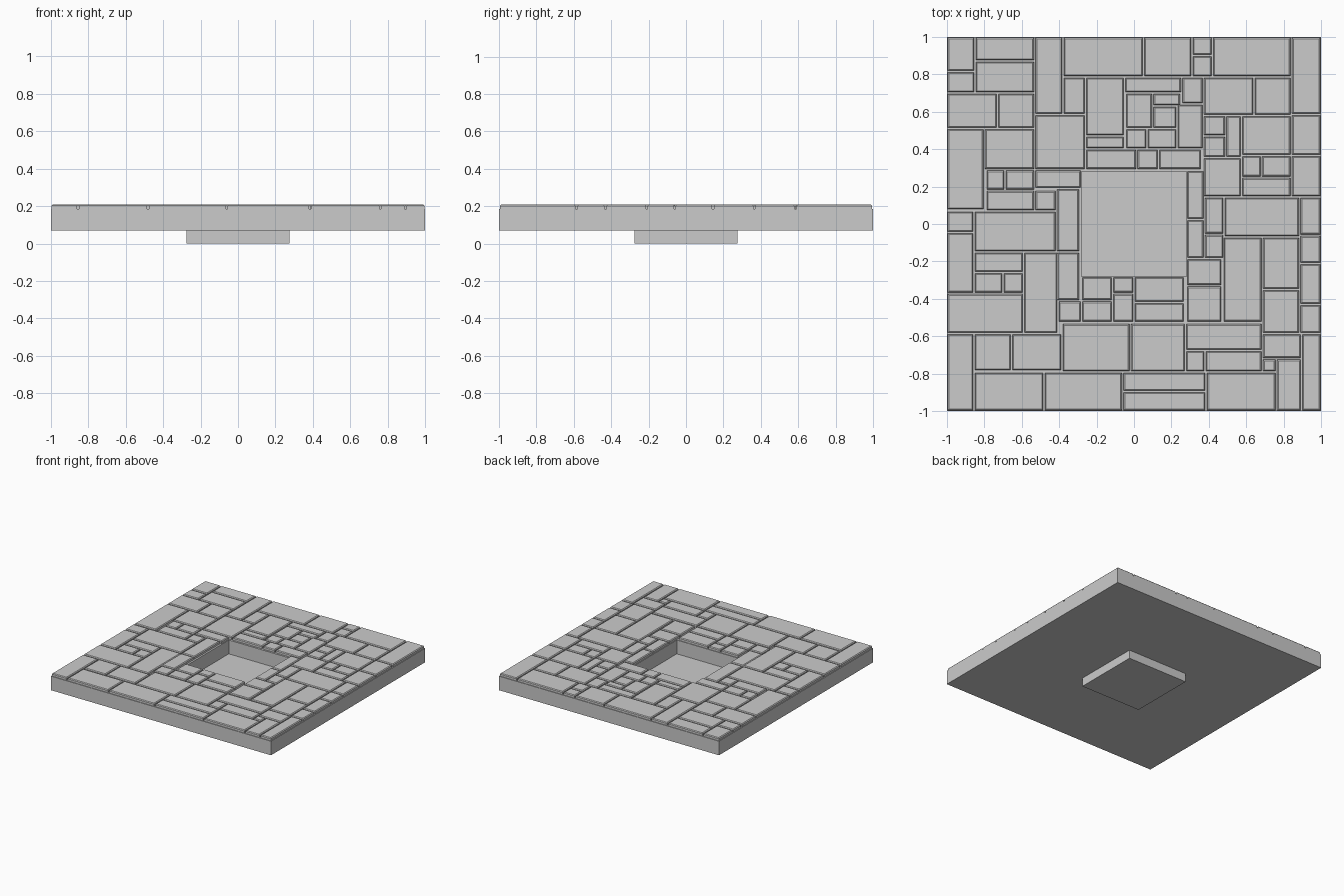
import bpy, bmesh

BASE_TOP, STONE_TOP = 0.185, 0.208
GAP, CHAMFER = 0.005, 0.006


def loft(bm, rings, cap_start, cap_end):
    """Skin stacked rectangles given as (x0, x1, y0, y1, z)."""
    loops = [[bm.verts.new(p) for p in ((x0, y0, z), (x1, y0, z), (x1, y1, z), (x0, y1, z))]
             for x0, x1, y0, y1, z in rings]
    for a, b in zip(loops, loops[1:]):
        for i in range(4):
            j = (i + 1) % 4
            bm.faces.new((a[i], a[j], b[j], b[i]))
    if cap_start:
        bm.faces.new(loops[0][::-1])
    if cap_end:
        bm.faces.new(loops[-1])


def finish(bm, name):
    mesh = bpy.data.meshes.new(name)
    bm.to_mesh(mesh)
    bm.free()
    obj = bpy.data.objects.new(name, mesh)
    bpy.context.collection.objects.link(obj)


# Slab with central pit and the foot block below it
bm = bmesh.new()
profile = [(.276, 0), (.276, .07), (1, .07), (1, BASE_TOP), (.28, BASE_TOP), (.28, .072)]
loft(bm, [(-r, r, -r, r, z) for r, z in profile], True, True)
finish(bm, "slab_with_pit")

# Paving stones: chamfered blocks laid in rows and columns (hundredths)
bm = bmesh.new()


def stone(x0, x1, y0, y1):
    x0, x1 = sorted((x0 / 100, x1 / 100))
    y0, y1 = sorted((y0 / 100, y1 / 100))
    rings = []
    for g, z in ((GAP, BASE_TOP - .005), (GAP, STONE_TOP - CHAMFER), (GAP + CHAMFER, STONE_TOP)):
        rings.append((x0 + g, x1 - g, y0 + g, y1 - g, z))
    loft(bm, rings, True, True)


def row(y0, y1, *xs):
    for a, b in zip(xs, xs[1:]):
        stone(a, b, y0, y1)


def col(x0, x1, *ys):
    for a, b in zip(ys, ys[1:]):
        stone(x0, x1, a, b)


# back edge
col(-100, -85, 100, 81.5, 70)
col(-85, -53, 100, 87, 70)
row(70, 51, -100, -73, -53)
col(-53, -38, 100, 58.5)
row(100, 78.5, -38, 5, 31)
col(31, 42, 100, 90, 78.5)
row(100, 78.5, 42, 84)
# behind the pit
row(78.5, 58.5, -38, -26)
row(58.5, 29, -53, -26)
col(-26, -5, 78.5, 47, 40)
row(78.5, 70, -5, 25.5)
col(25.5, 37, 78.5, 64)
row(70, 51, -4.5, 10)
col(10, 25, 70, 63)
col(10, 23, 63, 51)
row(51, 40, -4.5, 7, 23)
col(23, 37, 64, 40)
row(40, 29, -26, 1.5, 13, 36)
row(78.5, 58, 37, 64, 84)
# left side
col(-100, -80, 51, 7.5)
row(51, 29, -80, -53)
row(29, 18, -79, -69, -53)
row(29, 19, -53, -28)
row(18, 7, -79, -53, -41.5)
col(-100, -85.5, 7, -4.5, -37)
row(7, -15, -85.5, -41.5)
col(-41.5, -29, 19, -15, -41)
row(-15, -26, -85.5, -59)
row(-26, -37, -85.5, -70, -59)
row(-37, -58.5, -100, -59)
col(-59, -40.5, -15, -58.5)
# in front of the pit
row(-41, -52.5, -40.5, -28, -11.5)
row(-28, -41, -28, -11.5)
col(-11.5, 0, -28, -37, -52.5)
col(0, 27, -28, -42, -52.5)
# front edge
col(-100, -85.5, -58.5, -100)
row(-58.5, -78.5, -85.5, -65.5, -38.5)
row(-53, -79, -38.5, -2, 27.5)
row(-53, -67.5, 27.5, 68.5)
row(-67.5, -79, 27.5, 38, 68.5)
row(-79, -100, -85.5, -48, -6)
col(-6, 38.5, -79, -89.5, -100)
row(-79, -100, 38.5, 76)
row(-58.5, -72, 68.5, 89.5)
row(-72, -79, 68.5, 76)
row(-72, -100, 76, 89.5)
# right side
col(84, 100, 100, 58.5, 36.5, 14.5)
col(88.5, 100, 14.5, -6, -21, -43, -58.5)
col(89.5, 100, -58.5, -100)
col(37, 49, 58, 47, 35.5)
col(49, 57.5, 58, 35.5)
col(57.5, 84, 58, 36.5)
row(35.5, 14.5, 37, 57.5)
row(36.5, 25, 57.5, 68, 84)
row(25, 14.5, 57.5, 84)
col(28, 37.5, 28.5, 2.5, -18.5)
col(37.5, 48, 14.5, -5.5, -18.5)
row(14.5, -7, 48, 88.5)
col(47.5, 68.5, -7, -52.5)
col(68.5, 88.5, -7, -35, -58.5)
col(28, 47, -18.5, -33, -52.5)
finish(bm, "paving_stones")
